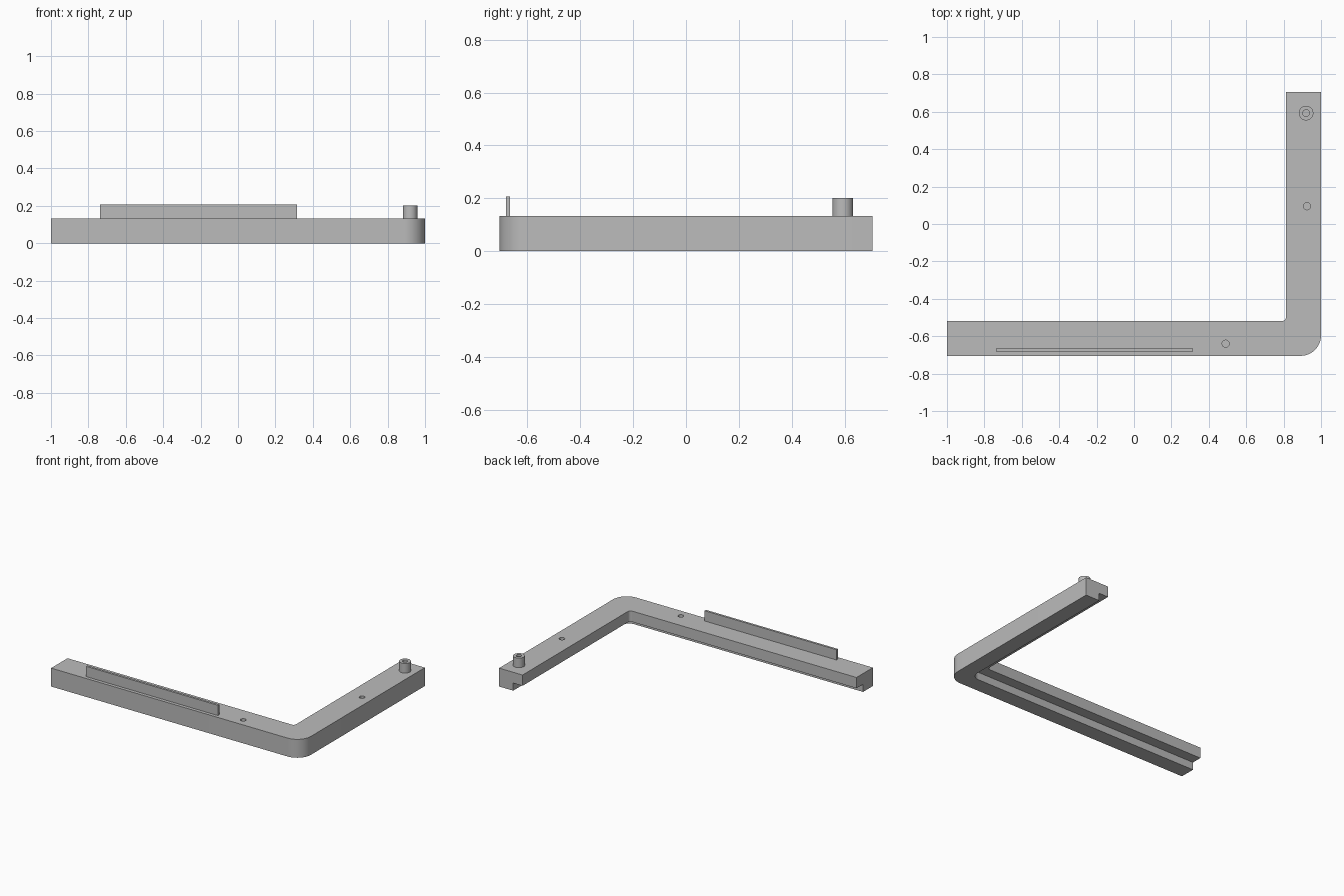
import bpy
import bmesh
import math
from mathutils import Vector

old = bpy.data.objects.get("Cube")
if old:
    bpy.data.objects.remove(old, do_unlink=True)

grey = bpy.data.materials.new("plain grey")
grey.use_nodes = True
grey.diffuse_color = (0.5, 0.5, 0.5, 1)
grey.node_tree.nodes["Principled BSDF"].inputs["Base Color"].default_value = grey.diffuse_color

X0, X1, Y0, Y1 = -1.0, 1.0, -0.705, 0.705   # outer limits
TOP = 0.133                                 # rail height
WIDTH = 0.187                               # rail width
WALL = 0.112                                # wall left outside the rebate
STEP = 0.055                                # rebate height


def fillet(x, y, r, n=12):
    """Arc rounding the corner at (x, y), from the x leg to the y leg."""
    if r == 0:
        return [(x, y)]
    return [(x - r + r * math.sin(a), y + r - r * math.cos(a))
            for a in (math.pi / 2 * i / n for i in range(n + 1))]


def prism(name, points, z0, z1):
    """Extrude a flat outline between two heights."""
    bm = bmesh.new()
    face = bm.faces.new([bm.verts.new((x, y, z0)) for x, y in points])
    ext = bmesh.ops.extrude_face_region(bm, geom=[face])
    for v in ext["geom"]:
        if isinstance(v, bmesh.types.BMVert):
            v.co += Vector((0, 0, z1 - z0))
    bmesh.ops.recalc_face_normals(bm, faces=bm.faces)
    mesh = bpy.data.meshes.new(name)
    bm.to_mesh(mesh)
    bm.free()
    mesh.materials.append(grey)
    obj = bpy.data.objects.new(name, mesh)
    bpy.context.collection.objects.link(obj)
    return obj


def round_prism(name, x, y, r, z0, z1, n=32):
    ring = [(x + r * math.cos(math.tau * i / n), y + r * math.sin(math.tau * i / n))
            for i in range(n)]
    return prism(name, ring, z0, z1)


def cut(obj, cutters):
    """Subtract the cutters, bake the result and remove them."""
    for c in cutters:
        c.hide_render = True
        mod = obj.modifiers.new("cut", 'BOOLEAN')
        mod.operation = 'DIFFERENCE'
        mod.solver = 'EXACT'
        mod.object = c
    deps = bpy.context.evaluated_depsgraph_get()
    mesh = bpy.data.meshes.new_from_object(obj.evaluated_get(deps))
    obj.modifiers.clear()
    obj.data = mesh
    for c in cutters:
        bpy.data.objects.remove(c, do_unlink=True)


# L-shaped rail with rounded corner
outer = [(X0, Y0)] + fillet(X1, Y0, 0.11) + [(X1, Y1)]
inner = [(X0, Y0 + WIDTH)] + fillet(X1 - WIDTH, Y0 + WIDTH, 0.02, 6) + [(X1 - WIDTH, Y1)]
rail = prism("corner_rail", outer + inner[::-1], 0, TOP)

# Rebate along the inner underside, and two blind screw holes
far = 0.1
rebate = prism("rebate_cutter",
               [(X0 - far, Y0 + WALL)] + fillet(X1 - WALL, Y0 + WALL, 0.06)
               + [(X1 - WALL, Y1 + far), (X0 - far, Y1 + far)], -far, STEP)
holes = [round_prism("hole_cutter", x, y, 0.019, TOP - 0.07, TOP + far)
         for x, y in ((0.49, -0.64), (0.925, 0.095))]
cut(rail, [rebate] + holes)

# Hollow post near the end of the short leg
post = round_prism("hollow_post", 0.92, 0.593, 0.039, TOP - 0.002, 0.202)
cut(post, [round_prism("bore_cutter", 0.92, 0.593, 0.018, TOP + 0.001, 0.3)])

# Thin upright strip on the long leg
strip = prism("upright_strip", [(-0.737, -0.681), (0.316, -0.681),
                                (0.316, -0.665), (-0.737, -0.665)], TOP - 0.002, 0.207)

bpy.ops.object.select_all(action='DESELECT')
for obj in (rail, post, strip):
    obj.select_set(True)
bpy.context.view_layer.objects.active = rail
bpy.ops.object.shade_smooth_by_angle(angle=math.radians(30))
